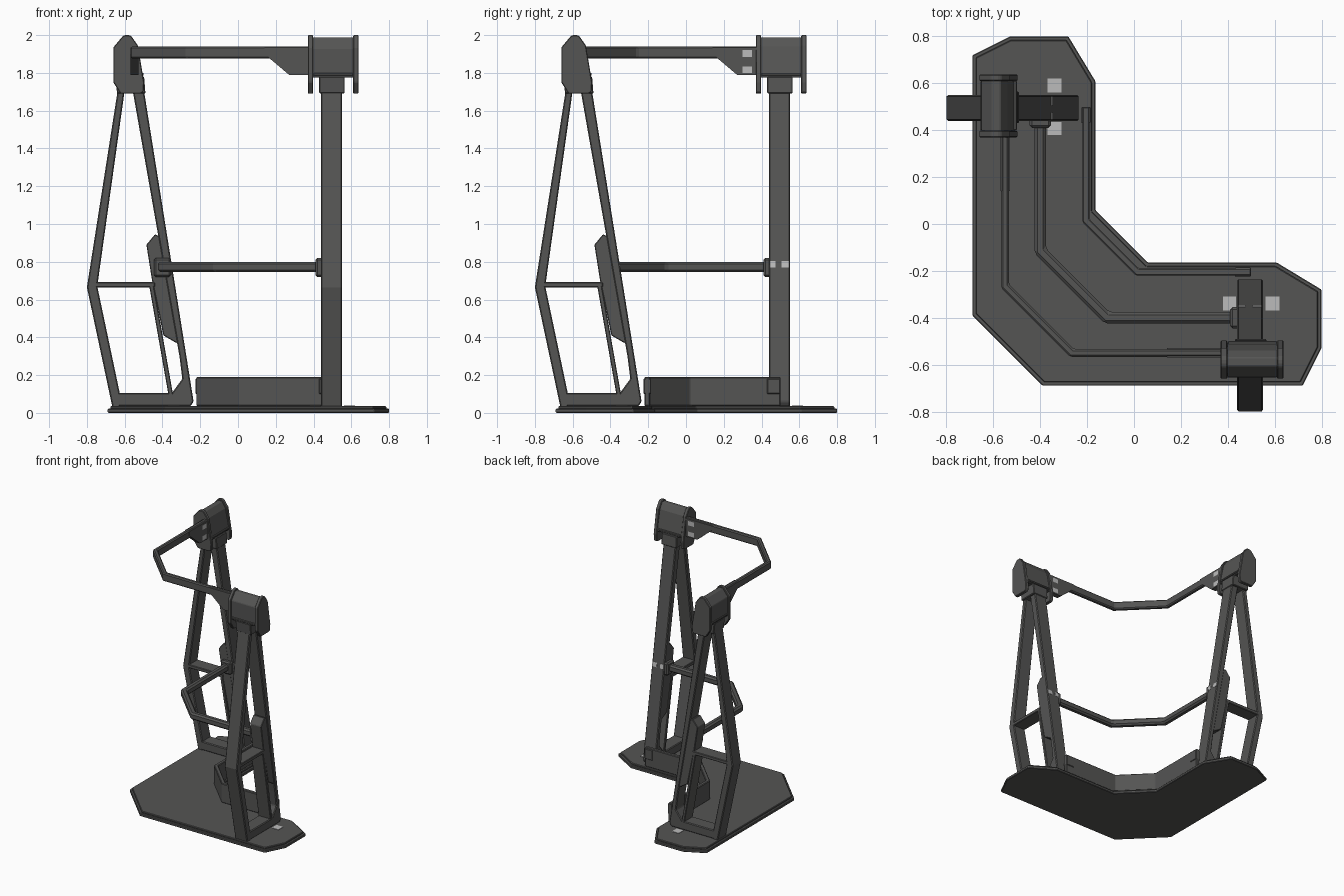
import bpy, bmesh
from mathutils import Vector

if "Cube" in bpy.data.objects:
    bpy.data.objects.remove(bpy.data.objects["Cube"])

dark = bpy.data.materials.new("dark_steel")
dark.diffuse_color = (0.09, 0.09, 0.088, 1)
dark.use_nodes = True
dark.node_tree.nodes["Principled BSDF"].inputs["Base Color"].default_value = dark.diffuse_color
pale = bpy.data.materials.new("pale_steel")
pale.diffuse_color = (0.5, 0.5, 0.5, 1)
pale.use_nodes = True
pale.node_tree.nodes["Principled BSDF"].inputs["Base Color"].default_value = pale.diffuse_color


def prism(name, poly, lo, hi, plane="xz", bevel=0.006, both=True, mat=dark):
    """Extrude a 2D outline; 'both' adds the twin mirrored across the x = y diagonal."""
    def put(a, b, d, swap):
        v = (a, d, b) if plane == "xz" else (a, b, d)
        return (v[1], v[0], v[2]) if swap else v
    for swap in ((False, True) if both else (False,)):
        bm = bmesh.new()
        bot = [bm.verts.new(put(a, b, lo, swap)) for a, b in poly]
        top = [bm.verts.new(put(a, b, hi, swap)) for a, b in poly]
        bm.faces.new(bot)
        bm.faces.new(top)
        n = len(poly)
        for i in range(n):
            j = (i + 1) % n
            bm.faces.new((bot[i], bot[j], top[j], top[i]))
        bmesh.ops.recalc_face_normals(bm, faces=bm.faces)
        full = name if not both else ("right_" if swap else "left_") + name
        me = bpy.data.meshes.new(full)
        bm.to_mesh(me)
        bm.free()
        me.materials.append(mat)
        ob = bpy.data.objects.new(full, me)
        bpy.context.collection.objects.link(ob)
        if bevel:
            m = ob.modifiers.new("edge", "BEVEL")
            m.width = bevel
            m.segments = 1
            m.limit_method = "ANGLE"


def stroke(path, t):
    """Outline of an open path with thickness t and mitred corners."""
    p = [Vector(q) for q in path]
    left, right = [], []
    for i, q in enumerate(p):
        dirs = []
        if i > 0:
            dirs.append((q - p[i - 1]).normalized())
        if i < len(p) - 1:
            dirs.append((p[i + 1] - q).normalized())
        normals = [Vector((-d.y, d.x)) for d in dirs]
        m = sum(normals, Vector((0, 0))).normalized()
        off = m * (t / 2 / m.dot(normals[0]))
        left.append(tuple(q + off))
        right.append(tuple(q - off))
    return left + right[::-1]


def rect(a0, a1, b0, b1):
    return [(a0, b0), (a1, b0), (a1, b1), (a0, b1)]


def corner(path):
    """Complete a half path with its reflection across the diagonal."""
    return path + [(b, a) for a, b in reversed(path)]


# corner base plate with a slightly inset top sheet
base_half = [(-0.69, -0.39), (-0.69, 0.72), (-0.53, 0.8), (-0.28, 0.8),
             (-0.165, 0.61), (-0.165, 0.06)]
prism("base_plate", corner(base_half), 0, 0.022, "xy", 0.004, both=False)
top_half = [(-0.675, -0.383), (-0.675, 0.71), (-0.525, 0.785), (-0.288, 0.785),
            (-0.18, 0.605), (-0.18, 0.054)]
prism("base_top_sheet", corner(top_half), 0.02, 0.036, "xy", 0.004, both=False)

# kick board following the inner edge
kick = corner([(-0.205, 0.5), (-0.205, 0.015)])
prism("kick_board", stroke(kick, 0.03), 0.036, 0.19, "xy", 0.005, both=False)
prism("kick_board_end", rect(-0.225, -0.185, 0.43, 0.5), 0.1, 0.182, "xy", 0.004)

# rails
top_rail = corner([(-0.55, 0.4), (-0.55, -0.265)])
prism("top_rail", stroke(top_rail, 0.034), 1.875, 1.94, "xy", 0.008, both=False)
mid_rail = corner([(-0.4, 0.46), (-0.4, -0.115)])
prism("middle_rail", stroke(mid_rail, 0.048), 0.745, 0.8, "xy", 0.012, both=False)
prism("middle_rail_collar", rect(-0.445, -0.355, 0.72, 0.82), 0.41, 0.45, "xz", 0.01)

# upright frame: outer bent leg, inner sloping leg, cross bars
Y0, Y1 = 0.44, 0.55
outer_leg = [(-0.635, 1.72), (-0.8, 0.665), (-0.665, 0.03),
             (-0.625, 0.03), (-0.625, 0.1), (-0.745, 0.67), (-0.598, 1.72)]
prism("outer_leg", outer_leg, Y0, Y1)
inner_leg = [(-0.56, 1.72), (-0.5, 1.72), (-0.235, 0.06), (-0.25, 0.036),
             (-0.35, 0.036), (-0.35, 0.105), (-0.295, 0.18), (-0.31, 0.3)]
prism("inner_leg", inner_leg, Y0, Y1)
prism("foot_bar", rect(-0.645, -0.33, 0.036, 0.105), Y0, Y1)
prism("upper_cross_bar", rect(-0.765, -0.44, 0.665, 0.692), Y0, Y1, bevel=0.004)
prism("frame_strut", stroke([(-0.46, 0.685), (-0.355, 0.09)], 0.024), Y0, Y1, bevel=0.004)

# gusset that carries the middle rail
gusset = [(-0.485, 0.89), (-0.44, 0.945), (-0.4, 0.93), (-0.3, 0.36),
          (-0.335, 0.375), (-0.395, 0.41), (-0.455, 0.7)]
prism("rail_gusset", gusset, Y0 + 0.005, Y1 - 0.005, bevel=0.004)

# head: two cheek plates, folded cover between them and a leg collar below
head = [(-0.622, 1.69), (-0.66, 1.75), (-0.66, 1.935), (-0.61, 1.995), (-0.595, 2.0),
        (-0.58, 2.0), (-0.565, 1.995), (-0.53, 1.945), (-0.497, 1.75), (-0.5, 1.7), (-0.515, 1.69)]
for label, y in (("cheek_inner", 0.37), ("cheek_outer", 0.61)):
    prism("head_" + label, head, y, y + 0.028, bevel=0.004)
cover = [(-0.648, 1.775), (-0.65, 1.93), (-0.605, 1.988), (-0.57, 1.988),
         (-0.54, 1.94), (-0.506, 1.775)]
prism("head_cover", cover, 0.39, 0.62, bevel=0.004)
prism("head_cover_lip", rect(-0.655, -0.5, 1.785, 1.8), 0.4, 0.61, bevel=0.003)
collar = [(-0.64, 1.69), (-0.65, 1.78), (-0.497, 1.78), (-0.49, 1.69)]
prism("head_leg_collar", collar, 0.43, 0.565, bevel=0.005)

# tapered bracket joining the top rail to the head (outline in the rail's own plane)
for swap, label in ((False, "left"), (True, "right")):
    outline = [(0.14, 1.935), (0.14, 1.9), (0.27, 1.79), (0.38, 1.79), (0.38, 1.935)]
    bm = bmesh.new()
    f = bm.faces.new([bm.verts.new((a, -0.57, z) if swap else (-0.57, a, z)) for a, z in outline])
    ext = bmesh.ops.extrude_face_region(bm, geom=[f])
    vs = [g for g in ext["geom"] if isinstance(g, bmesh.types.BMVert)]
    bmesh.ops.translate(bm, verts=vs, vec=(0, 0.042, 0) if swap else (0.042, 0, 0))
    bmesh.ops.recalc_face_normals(bm, faces=bm.faces)
    me = bpy.data.meshes.new(label + "_rail_bracket")
    bm.to_mesh(me)
    bm.free()
    me.materials.append(dark)
    bpy.context.collection.objects.link(bpy.data.objects.new(me.name, me))
    # pale fixing pads on the bracket
    for z in (1.8, 1.885):
        side = rect(0.3, 0.35, z, z + 0.035)
        bm = bmesh.new()
        bm.faces.new([bm.verts.new((a, -0.527, h) if swap else (-0.527, a, h)) for a, h in side])
        me = bpy.data.meshes.new(label + "_bracket_pad")
        bm.to_mesh(me)
        bm.free()
        me.materials.append(pale)
        bpy.context.collection.objects.link(bpy.data.objects.new(me.name, me))

# small pale fixing pads on the base and on the inner leg
prism("base_pad_outer", rect(-0.37, -0.31, 0.56, 0.62), 0.034, 0.039, "xy", 0, mat=pale)
prism("base_pad_inner", rect(-0.37, -0.31, 0.38, 0.435), 0.034, 0.039, "xy", 0, mat=pale)
pad = [(-0.36, 0.77), (-0.346, 0.77), (-0.352, 0.805), (-0.366, 0.805)]
prism("leg_pad_inner", pad, 0.445, 0.475, bevel=0, mat=pale)
prism("leg_pad_outer", pad, 0.505, 0.545, bevel=0, mat=pale)
